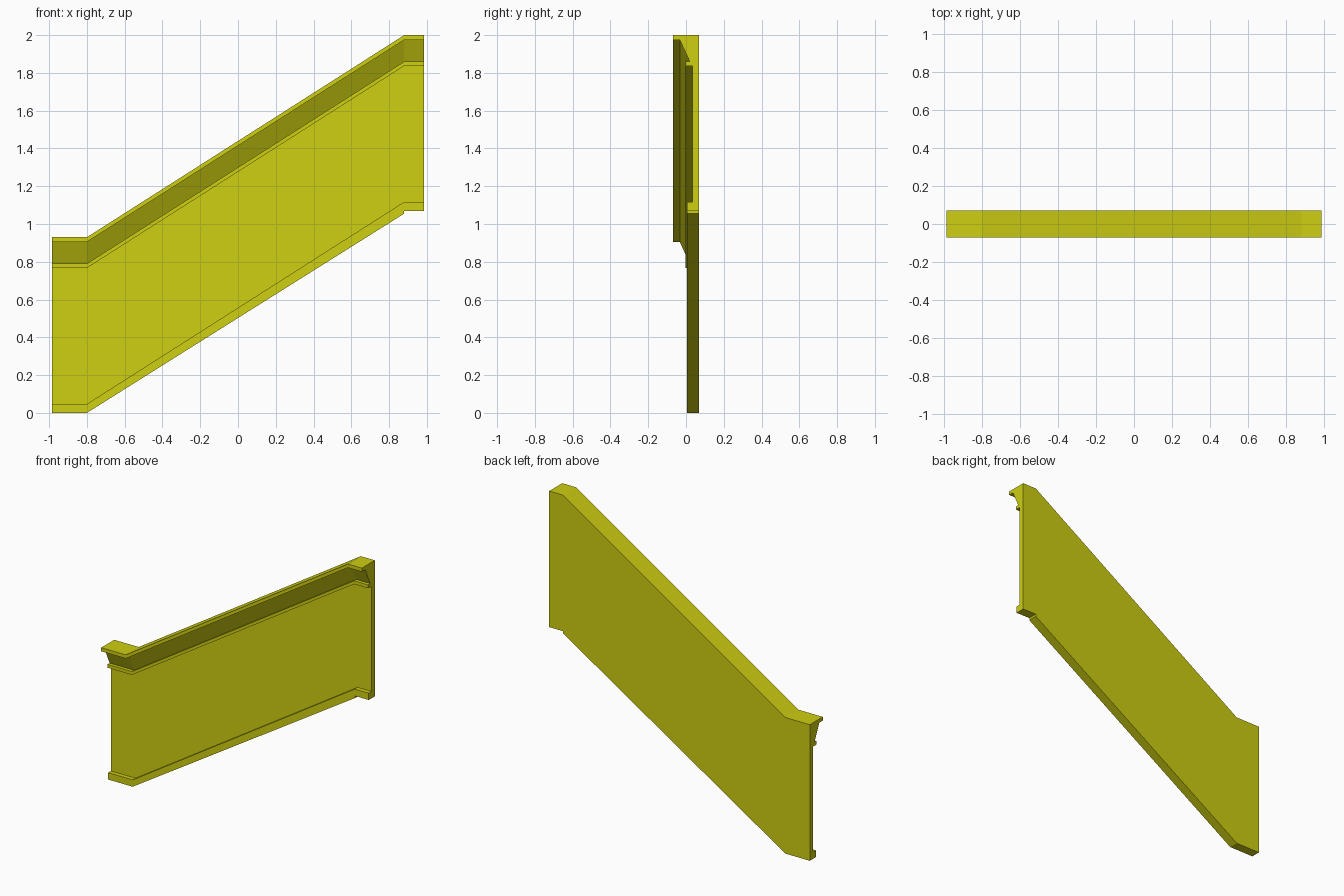
import bpy, bmesh

cube = bpy.data.objects.get("Cube")
if cube:
    bpy.data.objects.remove(cube, do_unlink=True)

# Single yellow paint
yellow = bpy.data.materials.new("yellow")
yellow.use_nodes = True
color = (0.62, 0.62, 0.006, 1)
yellow.diffuse_color = color
yellow.node_tree.nodes["Principled BSDF"].inputs["Base Color"].default_value = color

# Moulding cross-section: depth y, height above the base line
HEIGHT = 0.93
profile = [
    (0.07, 0), (0.07, HEIGHT), (-0.07, HEIGHT),    # back and handrail top
    (-0.07, 0.905), (-0.033, 0.905),               # lip
    (0.02, 0.79), (-0.003, 0.79),                  # sloped cove
    (-0.003, 0.767), (0.035, 0.767),               # small bead
    (0.035, 0.047), (0.005, 0.047), (0.005, 0),    # panel and skirting
]

# Stations along the stair: x, base height, drop of the underside
stations = [(-0.985, 0, 0), (-0.8, 0, 0), (0.88, 1.07, 0.015),
            (0.88, 1.07, 0), (0.985, 1.07, 0)]

# Sweep the section with vertical cuts, so each bend stays plumb
bm = bmesh.new()
rings = [[bm.verts.new((x, y, base + h - (drop if h == 0 else 0)))
          for y, h in profile] for x, base, drop in stations]
count = len(profile)
for a, b in zip(rings, rings[1:]):
    for i in range(count):
        j = (i + 1) % count
        bm.faces.new((a[i], a[j], b[j], b[i]))
bm.faces.new(rings[0])
bm.faces.new(rings[-1][::-1])
bmesh.ops.remove_doubles(bm, verts=bm.verts[:], dist=0.0001)
bmesh.ops.recalc_face_normals(bm, faces=bm.faces[:])

mesh = bpy.data.meshes.new("stair_balustrade")
bm.to_mesh(mesh)
bm.free()
mesh.materials.append(yellow)
balustrade = bpy.data.objects.new("stair_balustrade", mesh)
bpy.context.collection.objects.link(balustrade)
